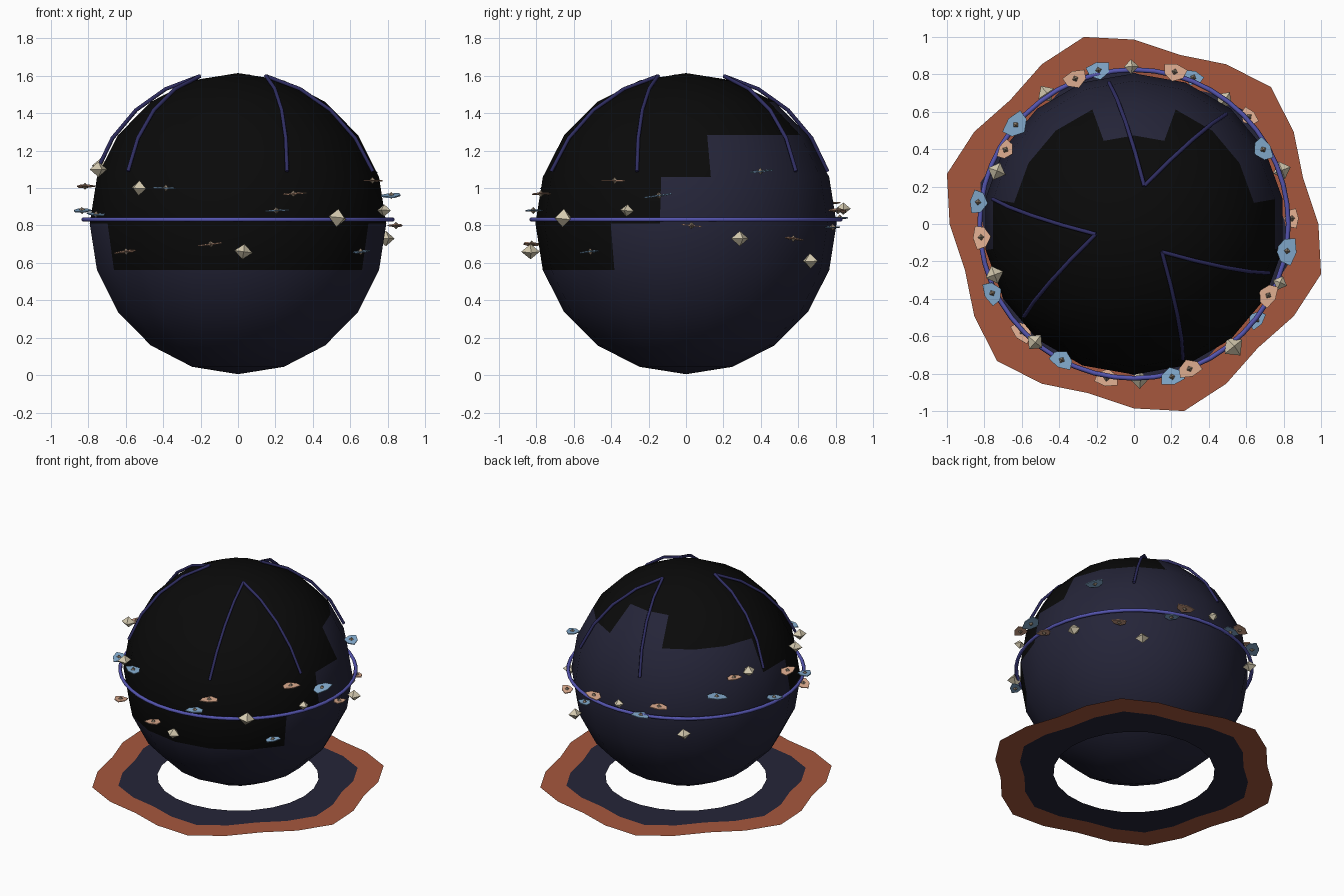
import bpy
import bmesh
from math import sin, cos, pi, radians, degrees, sqrt, atan2
from mathutils import Vector, Matrix

if "Cube" in bpy.data.objects:
    bpy.data.objects.remove(bpy.data.objects["Cube"], do_unlink=True)


def material(name, r, g, b):
    mat = bpy.data.materials.new(name)
    mat.use_nodes = True
    mat.diffuse_color = (r, g, b, 1)
    node = next(n for n in mat.node_tree.nodes if n.type == 'BSDF_PRINCIPLED')
    node.inputs["Base Color"].default_value = (r, g, b, 1)
    node.inputs["Roughness"].default_value = 0.8
    return mat


BLACK = material("soft black", 0.003, 0.003, 0.003)
NIGHT = material("night blue", 0.018, 0.018, 0.04)
RUST = material("rust orange", 0.38, 0.095, 0.047)
VIOLET = material("ring violet", 0.09, 0.09, 0.43)
NAVY = material("strand navy", 0.028, 0.026, 0.12)
SKY = material("sky petal", 0.24, 0.43, 0.65)
PEACH = material("peach petal", 0.74, 0.42, 0.28)
CREAM = material("cream", 0.66, 0.59, 0.43)
TAUPE = material("petal heart taupe", 0.27, 0.21, 0.15)

CENTRE = Vector((0, 0, 0.81))
RADIUS = 0.805


def finish(name, bm, mats, smooth=False):
    mesh = bpy.data.meshes.new(name)
    bm.to_mesh(mesh)
    bm.free()
    obj = bpy.data.objects.new(name, mesh)
    bpy.context.collection.objects.link(obj)
    for mat in mats:
        mesh.materials.append(mat)
    if smooth:
        mesh.polygons.foreach_set("use_smooth", [True] * len(mesh.polygons))
    return obj


def loft(rings):
    """Bridge closed rings of points; collapsed rings become poles."""
    bm = bmesh.new()
    loops = [[bm.verts.new(p) for p in ring] for ring in rings]
    for band, (low, high) in enumerate(zip(loops, loops[1:])):
        for i in range(len(low)):
            j = (i + 1) % len(low)
            face = bm.faces.new((low[i], low[j], high[j], high[i]))
            face.material_index = band
    bmesh.ops.remove_doubles(bm, verts=bm.verts, dist=0.0001)
    return bm


def polar(r, angle, z):
    return Vector((r * cos(angle), r * sin(angle), z))


# Round body with a stepped black cap that reaches lowest at the front
SEGMENTS, BANDS = 18, 10
rings = []
for k in range(BANDS + 1):
    t = pi * k / BANDS
    rings.append([polar(RADIUS * sin(t), pi / 2 + 2 * pi * i / SEGMENTS,
                        CENTRE.z - RADIUS * cos(t)) for i in range(SEGMENTS)])
bm = loft(rings)
cap_reach = {4: 60, 5: 80, 6: 100, 7: 160, 8: 181, 9: 181}
for face in bm.faces:
    c = face.calc_center_median()
    from_front = abs(degrees(atan2(c.x, -c.y)))
    face.material_index = int(from_front < cap_reach.get(face.material_index, 0))
finish("body", bm, [NIGHT, BLACK], smooth=True)

# Flat wavy ground skirt: dark inner band and rust rim around a round hole
STEPS = 24


def wavy(scale, wave):
    angles = [2 * pi * i / STEPS for i in range(STEPS)]
    return [polar(scale * (1 - wave * sin(6 * a)), a, 0) for a in angles]


bm = loft([wavy(0.986, 0.05), wavy(0.81, 0.05), wavy(0.565, 0)])
for face in bm.faces:
    if face.normal.z < 0:
        face.normal_flip()
finish("ground_skirt", bm, [RUST, NIGHT])

# Slim belt ring
bpy.ops.mesh.primitive_torus_add(location=(0, 0, 0.832), major_radius=0.825,
                                 minor_radius=0.013, major_segments=48,
                                 minor_segments=6)
belt = bpy.context.object
belt.name = "belt_ring"
belt.data.materials.append(VIOLET)
bpy.ops.object.shade_smooth()


# Three forked strands lying over the crown
def on_dome(tilt, angle):
    return polar(sin(tilt), angle, cos(tilt))


for n, middle in enumerate((75, 195, 315)):
    curve = bpy.data.curves.new("forked_strand", 'CURVE')
    curve.dimensions = '3D'
    curve.bevel_depth = 0.011
    curve.bevel_resolution = 1
    curve.use_fill_caps = True
    top = on_dome(radians(15), radians(middle))
    for side in (-1, 1):
        end = on_dome(radians(70), radians(middle + 25 * side))
        spline = curve.splines.new('POLY')
        spline.points.add(4)
        for i, point in enumerate(spline.points):
            p = CENTRE + top.lerp(end, i / 4).normalized() * 0.817
            if i in (1, 2, 3):
                p = CENTRE + (top.slerp(end, i / 4)) * 0.817
            point.co = (*p, 1)
    curve.materials.append(NAVY)
    strand = bpy.data.objects.new(f"forked_strand_{n + 1}", curve)
    bpy.context.collection.objects.link(strand)


# Garland: crystals, blue petals and peach petals in turn
def bipyramid(bm, place, width, height, index):
    for sign in (1, -1):
        made = bmesh.ops.create_cone(
            bm, segments=4, radius1=width, radius2=0, depth=height, cap_ends=False,
            matrix=place @ Matrix.Diagonal((1, 1, sign, 1))
            @ Matrix.Translation((0, 0, height / 2)))
        faces = {f for v in made["verts"] for f in v.link_faces}
        for face in faces:
            face.material_index = index
    bmesh.ops.remove_doubles(bm, verts=bm.verts, dist=0.0001)
    bmesh.ops.recalc_face_normals(bm, faces=bm.faces)


def crystal(name, place, size):
    bm = bmesh.new()
    bipyramid(bm, place, size, size * 0.82, 0)
    finish(name, bm, [CREAM])


def flower(name, place, size, colour):
    bm = bmesh.new()
    bipyramid(bm, place, 0.02, 0.019, 1)
    rim = []
    for i in range(6):
        reach = size * (1.1 if i % 2 else 0.9)
        a = i * pi / 3
        rim.append((0.8 * reach * cos(a), 1.12 * reach * sin(a)))
    for z in (0.003, -0.003):
        verts = [bm.verts.new(place @ Vector((x, y, z))) for x, y in rim]
        bm.faces.new(verts if z > 0 else verts[::-1])
        if z > 0:
            upper = verts
    for i in range(6):
        j = (i + 1) % 6
        bm.faces.new((upper[j], upper[i], verts[i], verts[j]))
    finish(name, bm, [colour, TAUPE])


# Direction in degrees, height and size in hundredths
garland = [
    (20, 73, 5), (30, 109, 6), (43, 73, 5), (54, 61, 5), (68, 79, 5),
    (75, 88, 6), (91, 89, 4), (103, 84, 6), (112, 92, 6), (124, 72, 5),
    (140, 99, 7), (150, 110, 5), (159, 112, 5), (172, 88, 6), (185, 101, 6),
    (200, 110, 5), (206, 86, 6), (224, 66, 6), (230, 100, 5), (242, 100, 6),
    (260, 70, 6), (272, 66, 5), (284, 88, 6), (291, 97, 6), (309, 84, 6),
    (322, 66, 5), (332, 104, 6), (338, 88, 4), (350, 96, 7), (2, 80, 5)]
for n, (heading, height, size) in enumerate(garland):
    angle, z, size = radians(heading), height / 100, size / 100
    spread = sqrt(0.845 ** 2 - (z - CENTRE.z) ** 2)
    lean = Matrix.Rotation(0.14 * sin(n * 2.3), 4, 'X')
    place = (Matrix.Translation(polar(spread, angle, z))
             @ Matrix.Rotation(angle, 4, 'Z') @ lean)
    if n % 3 == 0:
        crystal(f"crystal_{n // 3 + 1}", place, size)
    elif n % 3 == 1:
        flower(f"sky_flower_{n // 3 + 1}", place, size, SKY)
    else:
        flower(f"peach_flower_{n // 3 + 1}", place, size, PEACH)
